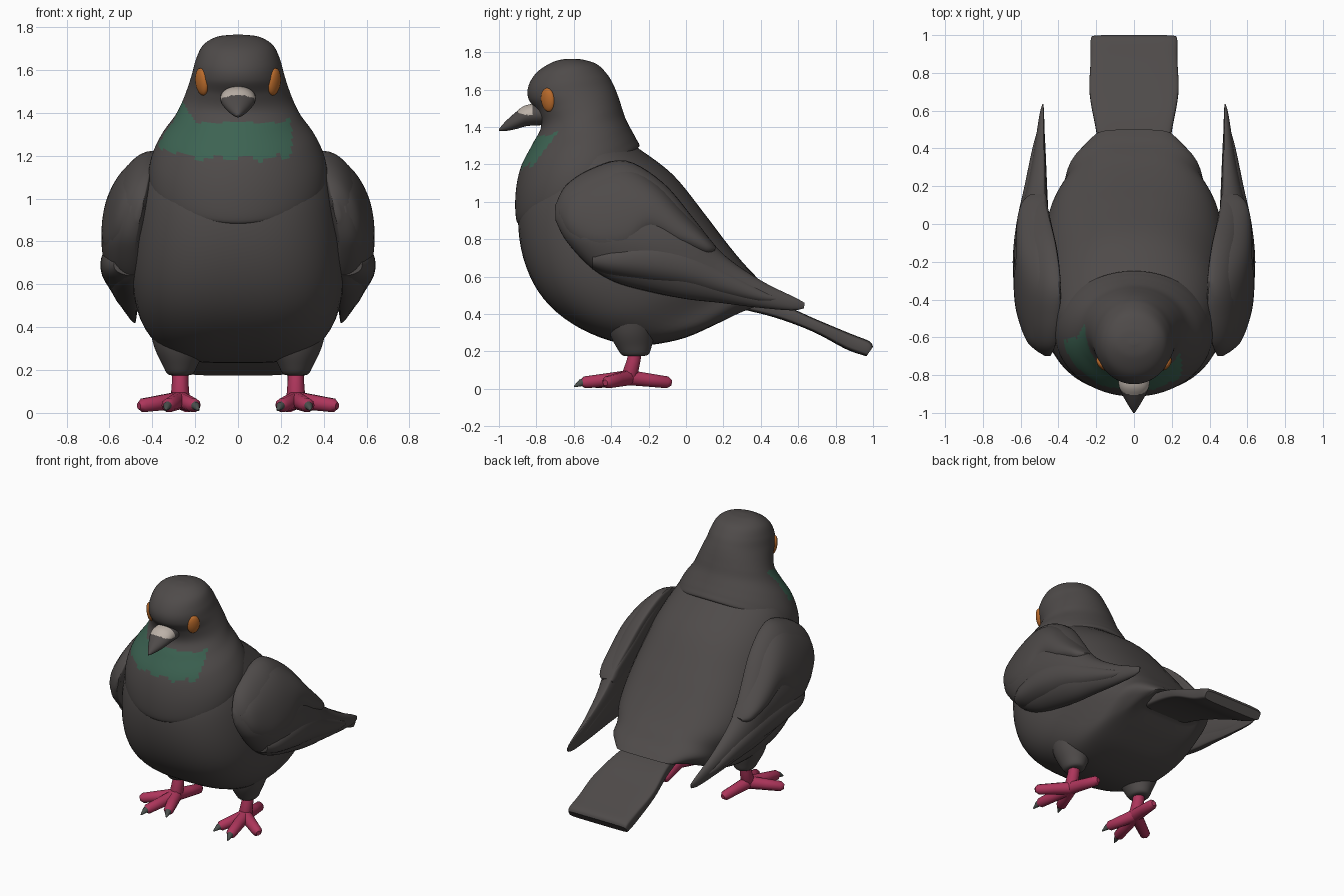
import bpy, bmesh, math
from mathutils import Vector

cube = bpy.data.objects.get("Cube")
if cube:
    bpy.data.objects.remove(cube, do_unlink=True)


def material(name, r, g, b):
    mat = bpy.data.materials.new(name)
    mat.use_nodes = True
    mat.diffuse_color = (r, g, b, 1)
    mat.node_tree.nodes["Principled BSDF"].inputs["Base Color"].default_value = (r, g, b, 1)
    return mat


plumage = material("dark grey plumage", .078, .07, .068)
green = material("green throat", .046, .125, .085)
pink = material("pink skin", .42, .036, .105)
orange = material("orange eye", .5, .15, .025)
pale = material("pale cere", .5, .44, .39)
claw_grey = material("claw grey", .07, .08, .075)


def skin(name, rings, mats, rule=None, sharp=40):
    """Bridge equal-length rings of points into a closed, smooth shaded object."""
    bm = bmesh.new()
    loops = [[bm.verts.new(p) for p in ring] for ring in rings]
    for a, b in zip(loops, loops[1:]):
        for i in range(len(a)):
            bm.faces.new((a[i - 1], a[i], b[i], b[i - 1]))
    bm.faces.new(loops[0])
    bm.faces.new(loops[-1])
    bmesh.ops.recalc_face_normals(bm, faces=bm.faces)
    for f in bm.faces:
        f.smooth = True
        if rule and rule(f.calc_center_median()):
            f.material_index = 1
    mesh = bpy.data.meshes.new(name)
    bm.to_mesh(mesh)
    bm.free()
    mesh.set_sharp_from_angle(angle=math.radians(sharp))
    for m in mats:
        mesh.materials.append(m)
    obj = bpy.data.objects.new(name, mesh)
    bpy.context.collection.objects.link(obj)


def smooth_rows(rows, steps):
    """Catmull-Rom interpolation between rows of numbers."""
    out = []
    for i in range(len(rows) - 1):
        quad = [rows[max(i - 1, 0)], rows[i], rows[i + 1], rows[min(i + 2, len(rows) - 1)]]
        for s in range(steps):
            t = s / steps
            out.append([b + t / 2 * (c - a + t * (2*a - 5*b + 4*c - d + t * (3*(b - c) + d - a)))
                        for a, b, c, d in zip(*quad)])
    return out + [rows[-1]]


def loft(name, rows, mats, rule=None, cx=0, side=1, inner=1, lean=0, power=(2, 2), steps=5, sides=40):
    """Rows hold y, z of one rim point, y, z of the opposite one, and the half width.
    The part above wing height leans inwards by the given slope."""
    rings = []
    rows = smooth_rows(rows, steps)
    for k, (y1, z1, y2, z2, hw) in enumerate(rows):
        f = k / (len(rows) - 1)
        e = 2 / (power[0] * (1 - f) + power[1] * f)
        ring = []
        for i in range(sides):
            t = math.tau * i / sides
            c, s = (math.copysign(abs(v) ** e, v) for v in (math.cos(t), math.sin(t)))
            z = (z1 + z2 + c * (z2 - z1)) / 2
            x = cx + max(hw, .002) * s * (inner if s < 0 else 1) - lean * max(0, z - .8)
            ring.append((side * x, (y1 + y2 + c * (y2 - y1)) / 2, z))
        rings.append(ring)
    skin(name, rings, mats, rule)


def tube(name, points, radii, mat, sides=10):
    """Tapered round limb along a path."""
    pts = [Vector(p) for p in points]
    rings = []
    for i, p in enumerate(pts):
        t = (pts[min(i + 1, len(pts) - 1)] - pts[max(i - 1, 0)]).normalized()
        u = t.cross(Vector((0, 1, 0) if abs(t.z) > .8 else (0, 0, 1))).normalized()
        v = t.cross(u)
        angles = [math.tau * k / sides for k in range(sides)]
        rings.append([p + radii[i] * (u * math.cos(a) + v * math.sin(a)) for a in angles])
    skin(name, rings, [mat], sharp=50)


# Body, fanning from the neck round to the rump
loft("body", [
    (-.82, 1.2, -.26, 1.29, .38), (-.895, .96, -.07, 1.145, .45), (-.87, .7, .1, .935, .49),
    (-.76, .48, .21, .79, .495), (-.56, .32, .3, .68, .462), (-.3, .235, .37, .605, .39),
    (-.05, .26, .42, .55, .355), (.15, .34, .465, .51, .285), (.3, .42, .5, .475, .225),
], [plumage], power=(2, 4), sides=56)


# Head and neck cape with the green throat patch, which reaches higher on the right
def throat(c):
    wobble = .012 * math.sin(c.x * 45) + .008 * math.sin(c.x * 110)
    outward = max(0, abs(c.x) - .2)
    drop = 1.39 - c.z
    if c.x > 0:
        top, back = 1.355 + outward * .5, -.67 - drop * .7
    else:
        top, back = 1.355 + outward * 1.7, -.57 - drop * .4
    return c.y < back + wobble and 1.19 + outward * .3 + wobble < c.z < top


loft("head_and_neck", [
    (-.85, .9, -.3, 1.27, .37), (-.903, .89, -.25, 1.295, .415), (-.912, 1.03, -.265, 1.335, .405),
    (-.885, 1.18, -.295, 1.39, .36), (-.82, 1.31, -.325, 1.45, .295),
    (-.775, 1.4, -.345, 1.51, .258), (-.795, 1.48, -.365, 1.57, .232),
    (-.842, 1.55, -.388, 1.625, .213), (-.842, 1.62, -.42, 1.68, .196),
    (-.795, 1.695, -.475, 1.735, .163), (-.71, 1.748, -.55, 1.76, .1), (-.64, 1.765, -.61, 1.765, .02),
], [plumage, green], throat, steps=8, sides=96)

# Beak with the pale cere arching over its base
loft("beak", [
    (-.77, 1.53, -.77, 1.41, .083), (-.86, 1.515, -.85, 1.405, .08), (-.915, 1.475, -.905, 1.39, .058),
    (-.965, 1.43, -.955, 1.38, .03), (-1, 1.39, -1, 1.38, .004),
], [plumage, pale], lambda c: -.91 < c.y < -.82 and c.z > 1.484 - 3 * c.x ** 2, steps=10, sides=64)

# Flat tail fan
loft("tail", [
    (.3, .5, .28, .43, .17), (.5, .455, .48, .38, .2), (.7, .37, .68, .305, .235),
    (.88, .295, .85, .215, .23), (.98, .255, .945, .18, .23), (1, .225, .965, .175, .225),
], [plumage], power=(6, 6))

# Layers of one wing, from the long flight feathers out to the short covering ones
wing_layers = {
    "flight_feathers": [
        (-.7, .98, -.697, .9, .02), (-.64, 1.09, -.64, .79, .09), (-.5, 1.18, -.51, .65, .14),
        (-.32, 1.22, -.38, .57, .16), (-.12, 1.1, -.2, .52, .155), (.05, .9, 0, .48, .13),
        (.2, .72, .18, .46, .09), (.4, .58, .38, .435, .05), (.58, .49, .56, .42, .022),
        (.635, .46, .63, .43, .006)],
    "middle_feathers": [
        (-.5, .74, -.5, .64, .1), (-.4, .78, -.4, .6, .145), (-.2, .82, -.2, .56, .162),
        (0, .78, 0, .53, .143), (.2, .66, .2, .49, .1), (.4, .54, .4, .46, .058), (.5, .49, .5, .47, .03)],
    "covering_feathers": [
        (-.68, 1, -.68, .9, .05), (-.62, 1.08, -.62, .79, .11), (-.48, 1.17, -.46, .66, .155),
        (-.32, 1.2, -.31, .67, .174), (-.15, 1.1, -.2, .8, .172), (0, .94, -.04, .75, .15),
        (.12, .81, .1, .71, .115), (.16, .76, .15, .73, .07)],
}

for side, label in ((1, "left"), (-1, "right")):
    for layer, rows in wing_layers.items():
        loft(f"{label}_wing_{layer}", rows, [plumage], cx=.48, side=side, inner=.2, lean=.2,
             power=(2.2, 2.2))

    # Eye, a flattened oval set into the head
    bpy.ops.mesh.primitive_uv_sphere_add(segments=20, ring_count=12, location=(side * .169, -.738, 1.545))
    eye = bpy.context.object
    eye.name = f"{label}_eye"
    eye.scale = (.023, .042, .064)
    eye.rotation_euler = (0, side * math.radians(8), -side * math.radians(35))
    eye.data.materials.append(orange)
    bpy.ops.object.shade_smooth()

    # Feathered thigh and bare shank
    loft(f"{label}_thigh", [
        (-.44, .42, -.12, .42, .15), (-.41, .3, -.16, .31, .12), (-.37, .22, -.18, .24, .085),
        (-.34, .18, -.2, .185, .06), (-.3, .175, -.24, .175, .03)], [plumage], cx=.27, side=side)

    def at(x, y, z):
        return (side * x, y, z)

    tube(f"{label}_shank", [at(.27, -.265, .24), at(.27, -.28, .15), at(.27, -.305, .06), at(.27, -.31, .03)],
         [.038, .038, .045, .03], pink)

    # Toes, the front two with claws
    toes = {"middle": (.325, -.54), "inner": (.205, -.48), "outer": (.445, -.42), "hind": (.235, -.1)}
    hub = Vector((.27, -.305, .06))
    for toe, (x, y) in toes.items():
        tip = Vector((x, y, .035))
        knuckle = hub.lerp(tip, .55)
        end = tip + (tip - hub).normalized() * .022
        tube(f"{label}_{toe}_toe", [at(*hub), at(*knuckle), at(*tip), at(*end)],
             [.042, .037, .033, .016], pink)
        if toe in ("middle", "inner"):
            point = tip + (tip - hub).normalized() * .06
            point.z = .012
            tube(f"{label}_{toe}_claw", [at(*tip), at(*end), at(*point)], [.022, .02, .004], claw_grey)
